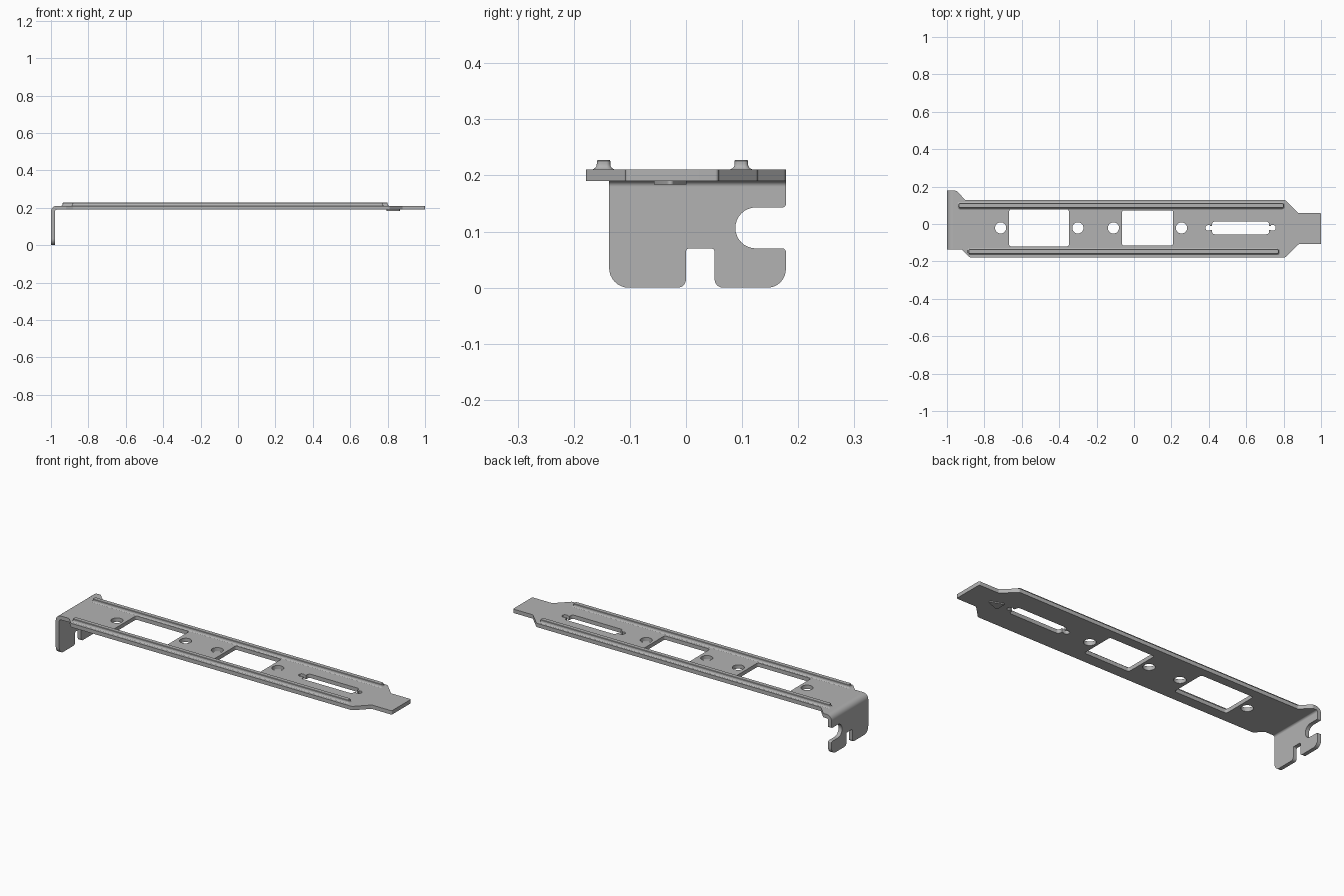
import bpy, bmesh, math
from mathutils import Vector, Matrix

cube = bpy.data.objects.get("Cube")
if cube:
    bpy.data.objects.remove(cube, do_unlink=True)

steel = bpy.data.materials.new("brushed_steel_grey")
steel.use_nodes = True
GREY = (0.45, 0.45, 0.45, 1)
steel.diffuse_color = GREY
steel.node_tree.nodes["Principled BSDF"].inputs["Base Color"].default_value = GREY

T = 0.021             # sheet thickness
TOP = 0.211           # upper face of the plate
BOTTOM = TOP - T
AXIS_Y = -0.021       # line through the connector openings
BEND_X, BEND_Z, BEND_R = -0.969, 0.18, 0.031


def rounded(corners, steps=6):
    """Outline from (x, y, radius) corners, each replaced with an arc."""
    out = []
    n = len(corners)
    for i, (x, y, r) in enumerate(corners):
        p = Vector((x, y))
        if r == 0:
            out.append(p)
            continue
        a = (Vector(corners[i - 1][:2]) - p).normalized()
        b = (Vector(corners[(i + 1) % n][:2]) - p).normalized()
        half = a.angle(b) / 2
        centre = p + (a + b).normalized() * r / math.sin(half)
        t = r / math.tan(half)
        u, v = p + a * t - centre, p + b * t - centre
        sweep = u.angle_signed(v)
        for k in range(steps + 1):
            out.append(centre + Matrix.Rotation(-sweep * k / steps, 2) @ u)
    return out


def box(x0, x1, y0, y1, r):
    return rounded([(x0, y0, r), (x1, y0, r), (x1, y1, r), (x0, y1, r)])


def circle(x, y, r, n=32):
    return [Vector((x + r * math.cos(math.tau * k / n), y + r * math.sin(math.tau * k / n)))
            for k in range(n)]


def finish(name, mesh):
    obj = bpy.data.objects.new(name, mesh)
    bpy.context.scene.collection.objects.link(obj)
    mesh.materials.clear()
    mesh.materials.append(steel)
    bpy.ops.object.select_all(action='DESELECT')
    obj.select_set(True)
    bpy.context.view_layer.objects.active = obj
    bpy.ops.object.shade_smooth_by_angle(angle=math.radians(35))
    return obj


def sheet(name, outlines, depth, matrix):
    """Filled outline with holes, extruded about its own plane."""
    curve = bpy.data.curves.new(name + "_outline", 'CURVE')
    curve.dimensions = '2D'
    curve.fill_mode = 'BOTH'
    curve.extrude = depth / 2
    for pts in outlines:
        s = curve.splines.new('POLY')
        s.points.add(len(pts) - 1)
        for q, p in zip(s.points, pts):
            q.co = (p.x, p.y, 0, 1)
        s.use_cyclic_u = True
    temp = bpy.data.objects.new(name + "_outline", curve)
    bpy.context.scene.collection.objects.link(temp)
    graph = bpy.context.evaluated_depsgraph_get()
    mesh = bpy.data.meshes.new_from_object(temp.evaluated_get(graph))
    bpy.data.objects.remove(temp, do_unlink=True)
    bm = bmesh.new()
    bm.from_mesh(mesh)
    bmesh.ops.remove_doubles(bm, verts=bm.verts, dist=1e-5)
    bmesh.ops.transform(bm, matrix=matrix, verts=bm.verts)
    bmesh.ops.recalc_face_normals(bm, faces=bm.faces)
    bm.to_mesh(mesh)
    bm.free()
    return finish(name, mesh)


def loft(name, rings):
    """Closed solid through stacked (outline, z) rings."""
    bm = bmesh.new()
    loops = [[bm.verts.new((p.x, p.y, z)) for p in pts] for pts, z in rings]
    n = len(loops[0])
    for a, b in zip(loops, loops[1:]):
        for i in range(n):
            j = (i + 1) % n
            bm.faces.new((a[i], a[j], b[j], b[i]))
    bm.faces.new(loops[0])
    bm.faces.new(loops[-1])
    bmesh.ops.recalc_face_normals(bm, faces=bm.faces)
    mesh = bpy.data.meshes.new(name)
    bm.to_mesh(mesh)
    bm.free()
    return finish(name, mesh)


# Long plate with connector openings
outline = rounded([
    (BEND_X, -0.137, 0), (-0.92, -0.137, 0.01), (-0.88, -0.178, 0.01),
    (0.81, -0.178, 0.01), (0.88, -0.108, 0.01), (1, -0.108, 0.006),
    (1, 0.058, 0.006), (0.88, 0.058, 0.01), (0.81, 0.127, 0.01),
    (-0.9, 0.127, 0.01), (-0.95, 0.178, 0.015), (BEND_X, 0.178, 0)])

# Narrow slot with a round screw notch at each end
MID_X = 0.57
half_slot = [(0.153, 0.034, 0.015), (0.153, 0.01, 0), (0.163, 0.01, 0),
             (0.163, 0.0145, 0), (0.187, 0.0145, 0.011)]
right = half_slot + [(x, -y, r) for x, y, r in reversed(half_slot)]
ring = right + [(-x, y, r) for x, y, r in reversed(right)]
slot = rounded([(MID_X + x, AXIS_Y + y, r) for x, y, r in ring])

holes = [box(-0.668, -0.348, -0.12, 0.078, 0.012),
         box(-0.064, 0.209, -0.115, 0.073, 0.01), slot]
holes += [circle(x, AXIS_Y, 0.03) for x in (-0.713, -0.3, -0.11, 0.254)]
sheet("plate", [outline] + holes, T, Matrix.Translation((0, 0, TOP - T / 2)))

# Quarter bend joining plate and flange: local axes (z, x) swept along y
arc = [math.pi / 2 * k / 10 for k in range(11)]
profile = [Vector((BEND_Z + r * math.cos(a), BEND_X - r * math.sin(a)))
           for r, angles in ((BEND_R, arc), (BEND_R - T, arc[::-1])) for a in angles]
to_y = Matrix(((0, 1, 0, 0), (0, 0, 1, 0.0205), (1, 0, 0, 0), (0, 0, 0, 1)))
sheet("bend", [profile], 0.315, to_y)

# Mounting flange with screw notch and locating slot: local axes (y, z)
flange = rounded([
    (-0.137, BEND_Z, 0), (-0.137, 0, 0.035), (0, 0, 0.015), (0, 0.07, 0.006),
    (0.051, 0.07, 0.006), (0.051, 0, 0.015), (0.178, 0, 0.033),
    (0.178, 0.07, 0.006), (0.088, 0.07, 0.0364), (0.088, 0.143, 0.0364),
    (0.178, 0.143, 0.006), (0.178, BEND_Z, 0)], steps=8)
to_x = Matrix(((0, 0, 1, -1 + T / 2), (1, 0, 0, 0), (0, 1, 0, 0), (0, 0, 0, 1)))
sheet("flange", [flange], T, to_x)

# Raised stiffening ribs with flared feet
section = [(0.019, TOP - 0.002), (0.019, TOP), (0.0145, 0.2135), (0.0125, 0.217),
           (0.012, 0.221), (0.012, 0.226), (0.0105, 0.228)]
for name, x0, x1, y in (("back_rib", -0.937, 0.8, 0.0985),
                        ("front_rib", -0.884, 0.773, -0.147)):
    loft(name, [(box(x0 + 0.012 - w, x1 - 0.012 + w, y - w, y + w, w * 0.6), z)
                for w, z in section])

# Small raised stop under the tab
stop = rounded([(0.795, -0.06, 0.006), (0.875, -0.028, 0.006), (0.795, 0.004, 0.006)])
loft("underside_stop", [(stop, BOTTOM + 0.002), (stop, BOTTOM - 0.006)])
